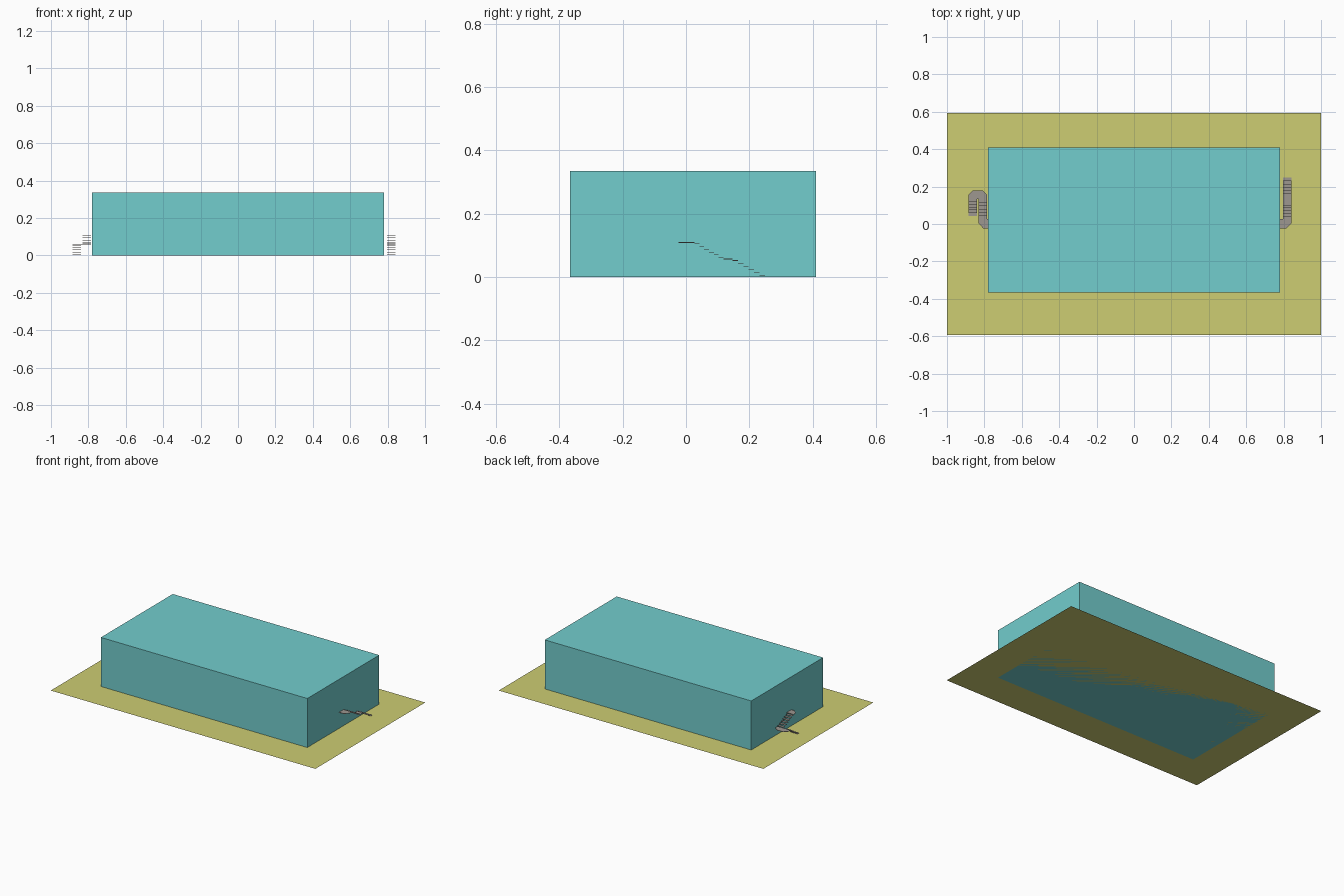
import bpy, bmesh

if "Cube" in bpy.data.objects:
    bpy.data.objects.remove(bpy.data.objects["Cube"])

def material(name, rgb):
    m = bpy.data.materials.new(name)
    m.diffuse_color = (*rgb, 1)
    m.use_nodes = True
    m.node_tree.nodes["Principled BSDF"].inputs["Base Color"].default_value = m.diffuse_color
    return m

TEAL = material("teal", (0.17, 0.61, 0.61))
OLIVE = material("pale olive", (0.61, 0.61, 0.17))
GREY = material("warm grey", (0.34, 0.31, 0.28))
THICK = 0.002

def finish(bm, name, mat):
    bmesh.ops.recalc_face_normals(bm, faces=bm.faces)
    me = bpy.data.meshes.new(name)
    bm.to_mesh(me)
    bm.free()
    me.materials.append(mat)
    bpy.context.collection.objects.link(bpy.data.objects.new(name, me))

def prism(bm, outline, z0, z1, bottom=True):
    """Extrude a flat outline from z0 up to z1."""
    base = bm.faces.new([bm.verts.new((x, y, z0)) for x, y in outline])
    out = bmesh.ops.extrude_face_region(bm, geom=[base], use_keep_orig=bottom)
    verts = [v for v in out["geom"] if isinstance(v, bmesh.types.BMVert)]
    bmesh.ops.translate(bm, verts=verts, vec=(0, 0, z1 - z0))

def rect(x0, x1, y0, y1):
    return [(x0, y0), (x1, y0), (x1, y1), (x0, y1)]

def landing(name, outline, z):
    bm = bmesh.new()
    prism(bm, outline, z - THICK, z)
    finish(bm, name, GREY)

def flight(name, x0, x1, start, end, steps=6):
    """Open-riser treads descending from start (y, z) to end (y, z)."""
    bm = bmesh.new()
    dy, dz = (end[0] - start[0]) / steps, (end[1] - start[1]) / steps
    for i in range(steps):
        ya, yb = sorted((start[0] + i * dy, start[0] + (i + 1) * dy))
        z = start[1] + (i + 0.5) * dz
        prism(bm, rect(x0, x1, ya, yb), z - THICK, z)
    finish(bm, name, GREY)

# Ground sheet
bm = bmesh.new()
bm.faces.new([bm.verts.new((x, y, 0)) for x, y in rect(-1, 1, -0.593, 0.593)])
finish(bm, "ground_sheet", OLIVE)

# Main building block, open underneath where it meets the ground
bm = bmesh.new()
prism(bm, rect(-0.78, 0.78, -0.366, 0.41), 0, 0.335, bottom=False)
finish(bm, "building_block", TEAL)

TOP, MID = 0.11, 0.058

# Straight stair on the right
landing("right_top_landing", [(0.78, -0.023), (0.815, -0.023), (0.841, 0.003),
                              (0.841, 0.027), (0.78, 0.027)], TOP)
flight("right_upper_flight", 0.797, 0.841, (0.027, TOP), (0.118, MID))
landing("right_mid_landing", rect(0.797, 0.841, 0.118, 0.147), MID)
flight("right_lower_flight", 0.797, 0.841, (0.147, MID), (0.249, 0))

# Switchback stair on the left
landing("left_top_landing", [(-0.78, -0.023), (-0.806, -0.023), (-0.831, 0.003),
                             (-0.831, 0.027), (-0.78, 0.027)], TOP)
flight("left_upper_flight", -0.831, -0.786, (0.027, TOP), (0.134, MID))
landing("left_mid_landing", [(-0.884, 0.134), (-0.786, 0.134), (-0.786, 0.157),
                             (-0.809, 0.18), (-0.861, 0.18), (-0.884, 0.157)], MID)
flight("left_lower_flight", -0.884, -0.839, (0.134, MID), (0.044, 0))
